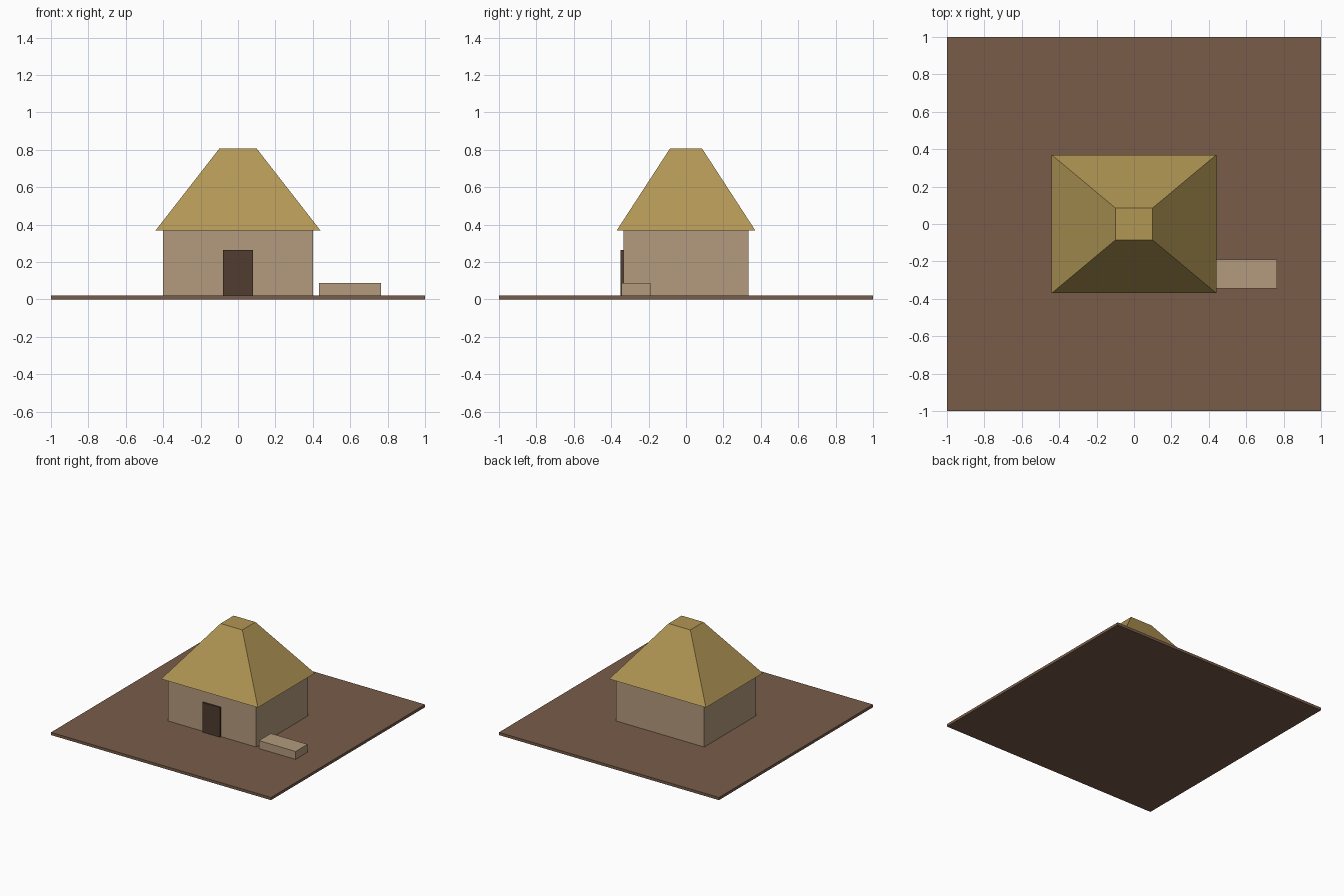
import bpy
import bmesh

cube = bpy.data.objects.get("Cube")
if cube:
    bpy.data.objects.remove(cube, do_unlink=True)


def material(name, rgb):
    """Flat material from an 8-bit sRGB colour."""
    linear = [((c / 255 + 0.055) / 1.055) ** 2.4 for c in rgb]
    mat = bpy.data.materials.new(name)
    mat.use_nodes = True
    mat.diffuse_color = (*linear, 1)
    mat.node_tree.nodes["Principled BSDF"].inputs["Base Color"].default_value = (*linear, 1)
    return mat


def block(name, mat, low, high, taper=(1, 1)):
    """Box between two corners; taper scales its top about the middle."""
    bm = bmesh.new()
    bmesh.ops.create_cube(bm, size=1)
    for v in bm.verts:
        top = v.co.z > 0
        for i in range(3):
            scale = taper[i] if top and i < 2 else 1
            v.co[i] = (low[i] + high[i]) / 2 + v.co[i] * (high[i] - low[i]) * scale
    mesh = bpy.data.meshes.new(name)
    bm.to_mesh(mesh)
    bm.free()
    mesh.materials.append(mat)
    obj = bpy.data.objects.new(name, mesh)
    bpy.context.collection.objects.link(obj)
    return obj


earth = material("brown earth", (120, 92, 73))
mud = material("tan mud", (179, 155, 125))
thatch = material("golden thatch", (178, 151, 85))
wood = material("dark wood", (80, 60, 48))

FLOOR = 0.022
EAVES = 0.37

# Ground slab
block("ground", earth, (-1, -1, 0), (1, 1, FLOOR))
# Hut walls
block("walls", mud, (-0.4, -0.335, FLOOR), (0.4, 0.335, EAVES))
# Truncated hip roof with a small overhang
block("roof", thatch, (-0.44, -0.37, EAVES), (0.44, 0.37, 0.808),
      taper=(0.225, 0.23))
# Door standing slightly proud of the front wall
block("door", wood, (-0.08, -0.349, FLOOR), (0.08, -0.33, 0.265))
# Low bench beside the hut
block("bench", mud, (0.432, -0.345, FLOOR), (0.765, -0.19, 0.087))
